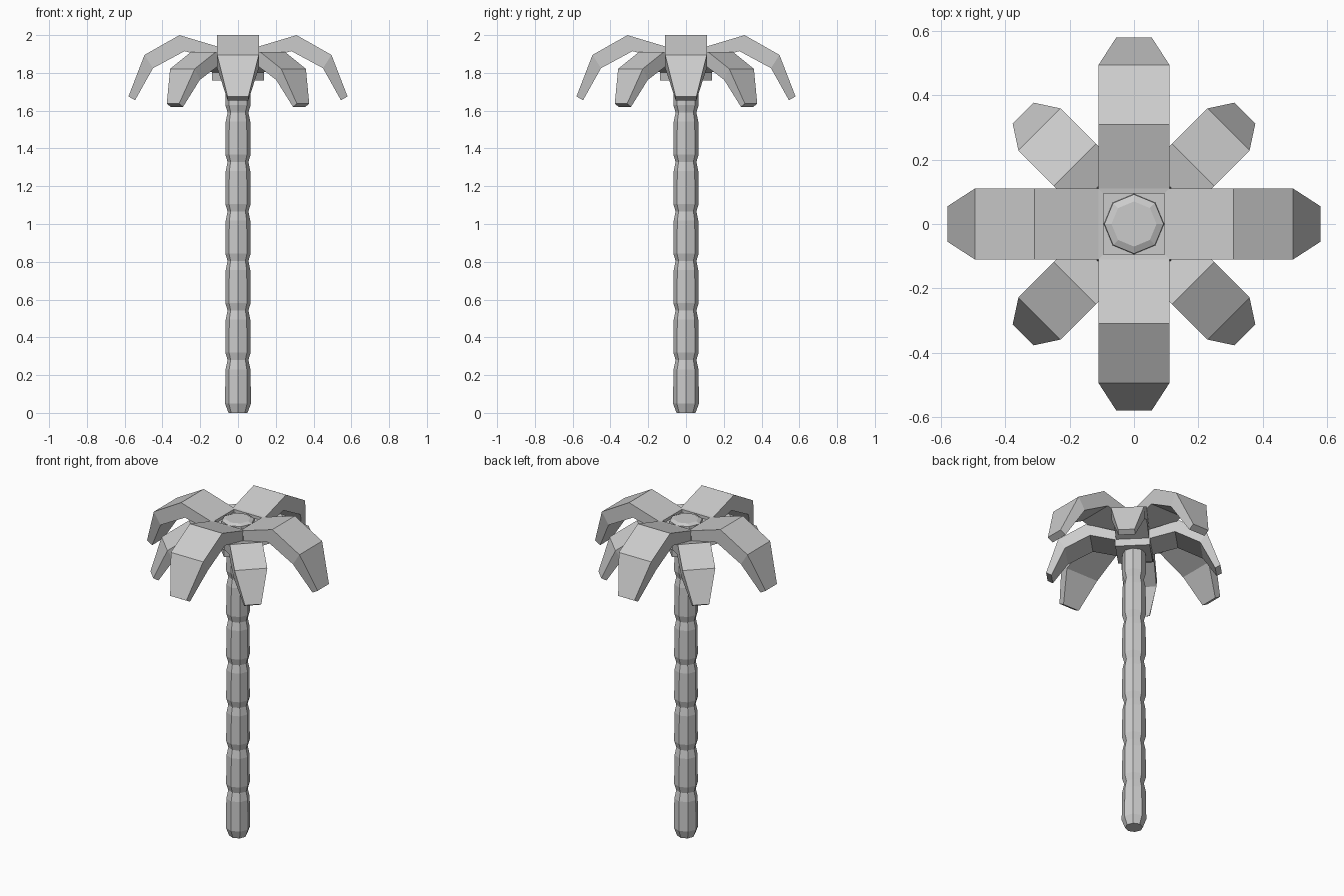
import bpy, bmesh
from math import sin, cos, pi

if "Cube" in bpy.data.objects:
    bpy.data.objects.remove(bpy.data.objects["Cube"])


def finish(name, bm):
    bmesh.ops.recalc_face_normals(bm, faces=bm.faces)
    me = bpy.data.meshes.new(name)
    bm.to_mesh(me)
    bm.free()
    ob = bpy.data.objects.new(name, me)
    bpy.context.collection.objects.link(ob)
    return ob


def loft(bm, rings):
    loops = [[bm.verts.new(p) for p in r] for r in rings]
    n = len(loops[0])
    for a, b in zip(loops, loops[1:]):
        for i in range(n):
            j = (i + 1) % n
            bm.faces.new((a[i], a[j], b[j], b[i]))
    bm.faces.new(loops[0])
    return bm.faces.new(loops[-1])


def octagon(r, z, turn=0.0):
    return [(r * cos(pi * i / 4 + turn), r * sin(pi * i / 4 + turn), z) for i in range(8)]


def square(h, z):
    return [(-h, -h, z), (h, -h, z), (h, h, z), (-h, h, z)]


# Trunk: eight-sided, pinched at regular intervals
profile = [(0.05, 0), (0.069, 0.05), (0.066, 0.23)]
for i in range(6):
    z = 0.28 + 0.262 * i
    profile += [(0.055, z), (0.067, z + 0.04), (0.065, z + 0.215)]
bm = bmesh.new()
loft(bm, [octagon(r, z) for r, z in profile])
finish("trunk", bm)

# Frond sections: top radius, top z, bottom radius, bottom z, half width
SECTIONS = [(0.11, 1.94, 0.11, 1.87, 0.11), (0.31, 2.0, 0.283, 1.915, 0.11),
            (0.495, 1.895, 0.45, 1.825, 0.11), (0.58, 1.675, 0.545, 1.655, 0.055)]


def crown(name, turn, scale, z_shift):
    parts = []
    for k in range(4):
        bm = bmesh.new()
        loft(bm, [[(rt, -w, zt), (rt, w, zt), (rb, w, zb), (rb, -w, zb)]
                  for rt, zt, rb, zb, w in SECTIONS])
        ob = finish(f"{name}_frond_{k + 1}", bm)
        ob.rotation_euler.z = turn + k * pi / 2
        parts.append(ob)
    # Central block with a shallow recess on top
    bm = bmesh.new()
    loft(bm, [square(0.115, 1.82), square(0.115, 1.88), square(0.11, 1.94),
              square(0.095, 1.938), square(0.095, 1.92)])
    ob = finish(f"{name}_block", bm)
    ob.rotation_euler.z = turn
    parts.append(ob)
    for ob in parts:
        ob.scale = (scale,) * 3
        ob.location.z = z_shift


crown("upper", 0, 1.0, 0)
crown("lower", pi / 4, 0.84, 1.91 - 2.0 * 0.84)

# Low cap closing the crown centre
bm = bmesh.new()
loft(bm, [octagon(0.094, 1.915), octagon(0.092, 1.935), octagon(0.07, 1.945)])
finish("crown_cap", bm)
